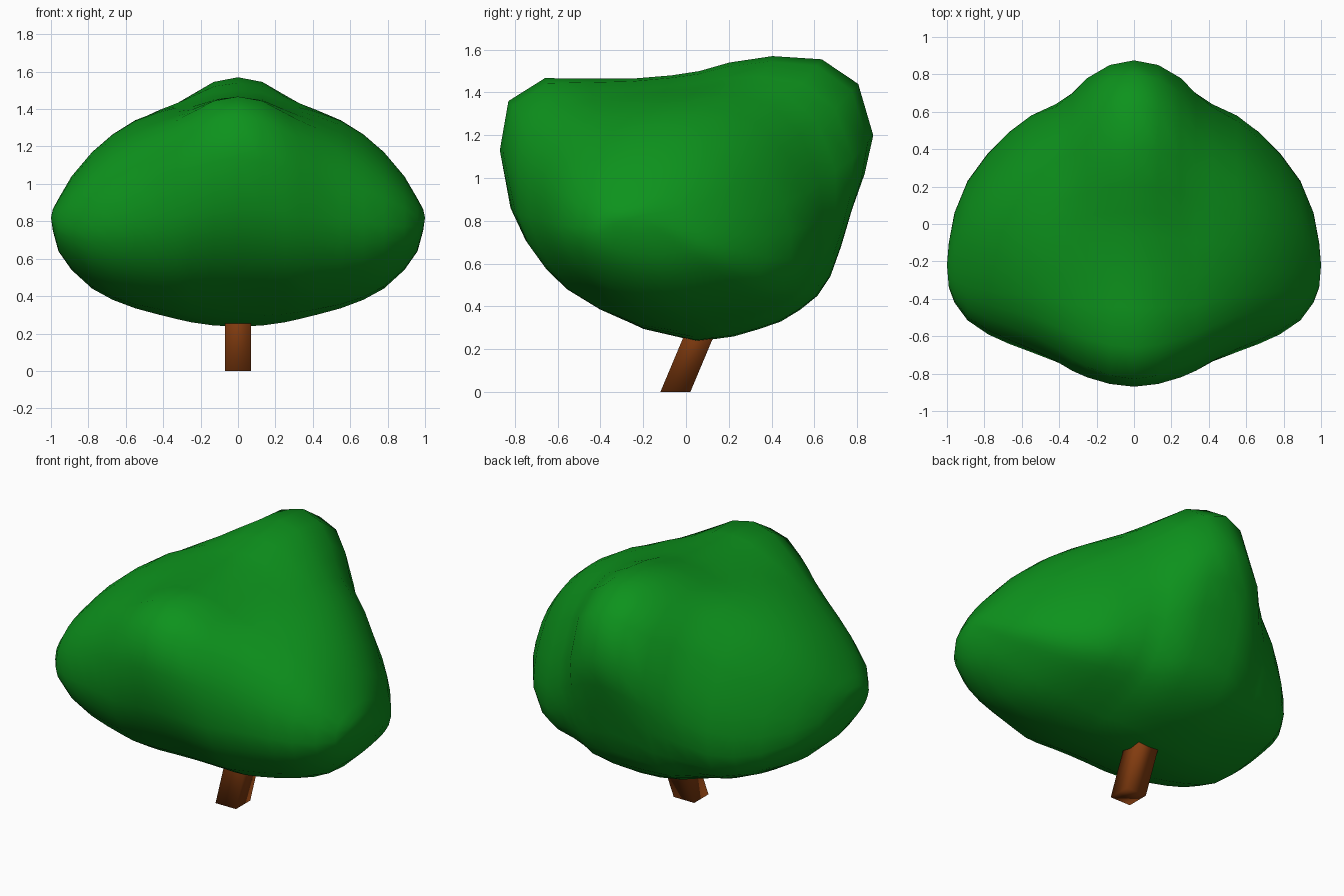
import bpy, bmesh, math

if "Cube" in bpy.data.objects:
    bpy.data.objects.remove(bpy.data.objects["Cube"])


def material(name, color):
    m = bpy.data.materials.new(name)
    m.diffuse_color = color
    m.use_nodes = True
    m.node_tree.nodes["Principled BSDF"].inputs["Base Color"].default_value = m.diffuse_color
    return m


def finish(bm, name, mat):
    bmesh.ops.recalc_face_normals(bm, faces=bm.faces)
    for f in bm.faces:
        f.smooth = True
    me = bpy.data.meshes.new(name)
    bm.to_mesh(me)
    bm.free()
    ob = bpy.data.objects.new(name, me)
    bpy.context.collection.objects.link(ob)
    me.materials.append(mat)
    return ob


# crown: middle outline (y, z), counter-clockwise from the back
OUTLINE = [(.87, 1.2), (.8, 1.44), (.63, 1.555), (.4, 1.57), (.2, 1.54), (.06, 1.5),
           (-.07, 1.48), (-.25, 1.465), (-.45, 1.465), (-.66, 1.467), (-.83, 1.36),
           (-.87, 1.13), (-.82, .86), (-.75, .71), (-.66, .59), (-.56, .49), (-.4, .39),
           (-.2, .295), (.05, .237), (.22, .26), (.34, .295), (.44, .33), (.53, .385),
           (.61, .45), (.67, .54), (.72, .68), (.77, .85), (.83, 1.02)]

# crown: x, then the y and z limits of the slice there
SLICES = [(0, -.87, .875, .237, 1.57), (.13, -.855, .85, .243, 1.545),
          (.25, -.82, .78, .26, 1.475), (.33, -.785, .70, .278, 1.43),
          (.42, -.735, .64, .30, 1.395), (.55, -.685, .58, .335, 1.34),
          (.67, -.64, .49, .38, 1.265), (.78, -.59, .38, .44, 1.17),
          (.89, -.515, .23, .54, 1.04), (.96, -.42, .06, .64, .92),
          (.99, -.34, -.10, .75, .865)]


def slice_points(x, y0, y1, z0, z1):
    # lumpy in the middle, rounder and heavy at the lower back towards the sides
    w = math.exp(-(x / .45) ** 2)
    pts = []
    for y, z in OUTLINE:
        u, v = y / .87, (z - .905) / .665
        k = w + (1 - w) / math.hypot(u, v)
        u, v = u * k, v * k
        v -= .42 * (1 - w) * max(0, 1 - v * v) * max(u, 0)
        pts.append((u, v))
    us, vs = [p[0] for p in pts], [p[1] for p in pts]

    def fit(t, seq, a, b):
        return a + (t - min(seq)) / (max(seq) - min(seq)) * (b - a)
    return [(fit(u, us, y0, y1), fit(v, vs, z0, z1)) for u, v in pts]


bm = bmesh.new()
mirrored = [(-s[0],) + s[1:] for s in reversed(SLICES[1:])]
rings = []
for s in mirrored + SLICES:
    rings.append([bm.verts.new((s[0], y, z)) for y, z in slice_points(abs(s[0]), *s[1:])])
n = len(OUTLINE)
for a, b in zip(rings, rings[1:]):
    for i in range(n):
        j = (i + 1) % n
        bm.faces.new((a[i], a[j], b[j], b[i]))
for ring, x in ((rings[0], -1), (rings[-1], 1)):
    tip = bm.verts.new((x, -.22, .82))
    for i in range(n):
        bm.faces.new((ring[i], ring[(i + 1) % n], tip))
finish(bm, "crown", material("leaf_green", (.004, .29, .012, 1)))

# trunk: square post leaning backwards into the crown
bm = bmesh.new()
bmesh.ops.create_cube(bm, size=1)
for v in bm.verts:
    z = .5 if v.co.z > 0 else 0
    v.co = (v.co.x * .14, v.co.y * .14 - .05 + z * .42, z)
trunk = finish(bm, "trunk", material("bark_brown", (.23, .046, .005, 1)))
